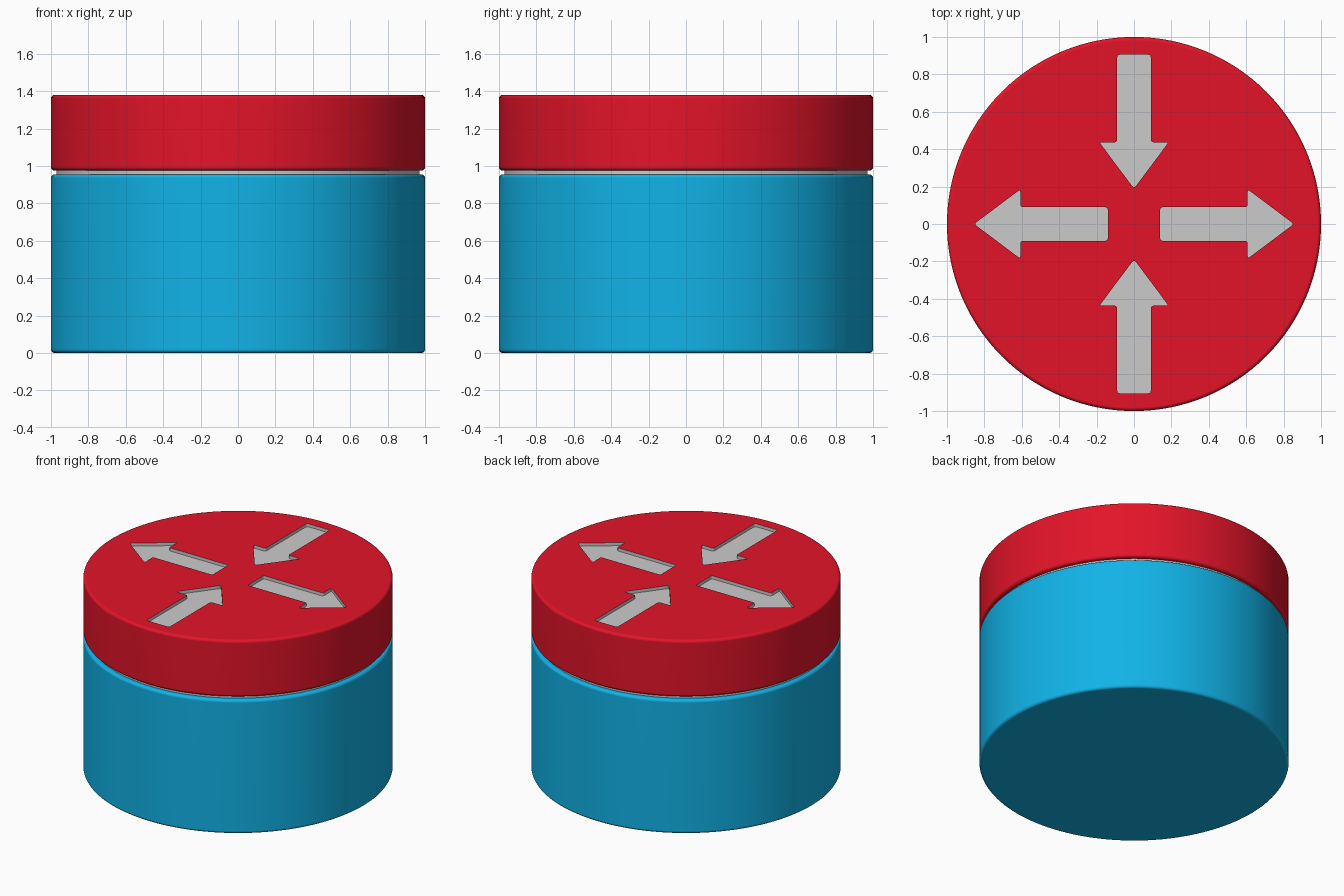
import bpy, bmesh
from math import pi
from mathutils import Matrix

if "Cube" in bpy.data.objects:
    bpy.data.objects.remove(bpy.data.objects["Cube"])


def material(name, color):
    m = bpy.data.materials.new(name)
    m.diffuse_color = (*color, 1)
    m.use_nodes = True
    m.node_tree.nodes["Principled BSDF"].inputs["Base Color"].default_value = m.diffuse_color
    return m


def finish(obj):
    bpy.ops.object.select_all(action='DESELECT')
    obj.select_set(True)
    bpy.context.view_layer.objects.active = obj
    for mod in list(obj.modifiers):
        bpy.ops.object.modifier_apply(modifier=mod.name)
    bpy.ops.object.shade_smooth_by_angle(angle=0.6)
    # keep the large flat faces evenly shaded
    mod = obj.modifiers.new("flat_faces", 'WEIGHTED_NORMAL')
    mod.keep_sharp = True


def disc(name, radius, z0, z1, mat=None, bevel=0.0):
    bpy.ops.mesh.primitive_cylinder_add(vertices=128, radius=radius, depth=z1 - z0,
                                        location=(0, 0, (z0 + z1) / 2))
    obj = bpy.context.object
    obj.name = name
    if mat:
        obj.data.materials.append(mat)
    if bevel:
        mod = obj.modifiers.new("rounded_rim", 'BEVEL')
        mod.width, mod.segments = bevel, 4
    return obj


blue = material("blue", (0.0056, 0.45, 0.80))
red = material("red", (0.77, 0.007, 0.022))
grey = material("grey", (0.8, 0.8, 0.8))

# Lower body and the narrow grey seam under the cap
finish(disc("body", 1.0, 0.0, 0.955, blue, 0.02))
finish(disc("seam_ring", 0.97, 0.92, 1.01))

# Cap
TOP, DEPTH = 1.38, 0.022
cap = disc("cap", 1.0, 0.975, TOP, red, 0.02)

# Arrow cutter: tail at x = 0.14, tip at x = 0.855
half = [(0.14, 0.09), (0.608, 0.09), (0.608, 0.185)]
outline = half + [(0.855, 0)] + [(x, -y) for x, y in reversed(half)]
# two arrows point outward along x, two point inward along y
placements = [Matrix.Rotation(a, 4, 'Z') for a in (0, pi)]
placements += [Matrix.Rotation(a, 4, 'Z') @ Matrix.Translation((1.045, 0, 0))
               @ Matrix.Rotation(pi, 4, 'Z') for a in (pi / 2, -pi / 2)]
bm = bmesh.new()
for place in placements:
    face = bm.faces.new([bm.verts.new(place @ Matrix.Translation((x, y, TOP - DEPTH)).translation)
                         for x, y in outline])
    ext = bmesh.ops.extrude_face_region(bm, geom=[face])
    for v in ext["geom"]:
        if isinstance(v, bmesh.types.BMVert):
            v.co.z += 0.1
uprights = [e for e in bm.edges if abs(e.verts[0].co.z - e.verts[1].co.z) > 0.05]
bmesh.ops.bevel(bm, geom=uprights, offset=0.013, segments=3, profile=0.5, affect='EDGES')
bmesh.ops.recalc_face_normals(bm, faces=bm.faces)
mesh = bpy.data.meshes.new("arrow_cutter")
bm.to_mesh(mesh)
bm.free()
mesh.materials.append(grey)
cutter = bpy.data.objects.new("arrow_cutter", mesh)
bpy.context.collection.objects.link(cutter)
cutter.hide_render = True

# Recess the arrows into the cap, keeping the grey on pocket faces
cut = cap.modifiers.new("arrow_pockets", 'BOOLEAN')
cut.operation, cut.solver, cut.object = 'DIFFERENCE', 'EXACT', cutter
cut.material_mode = 'TRANSFER'
finish(cap)
bpy.data.objects.remove(cutter)
